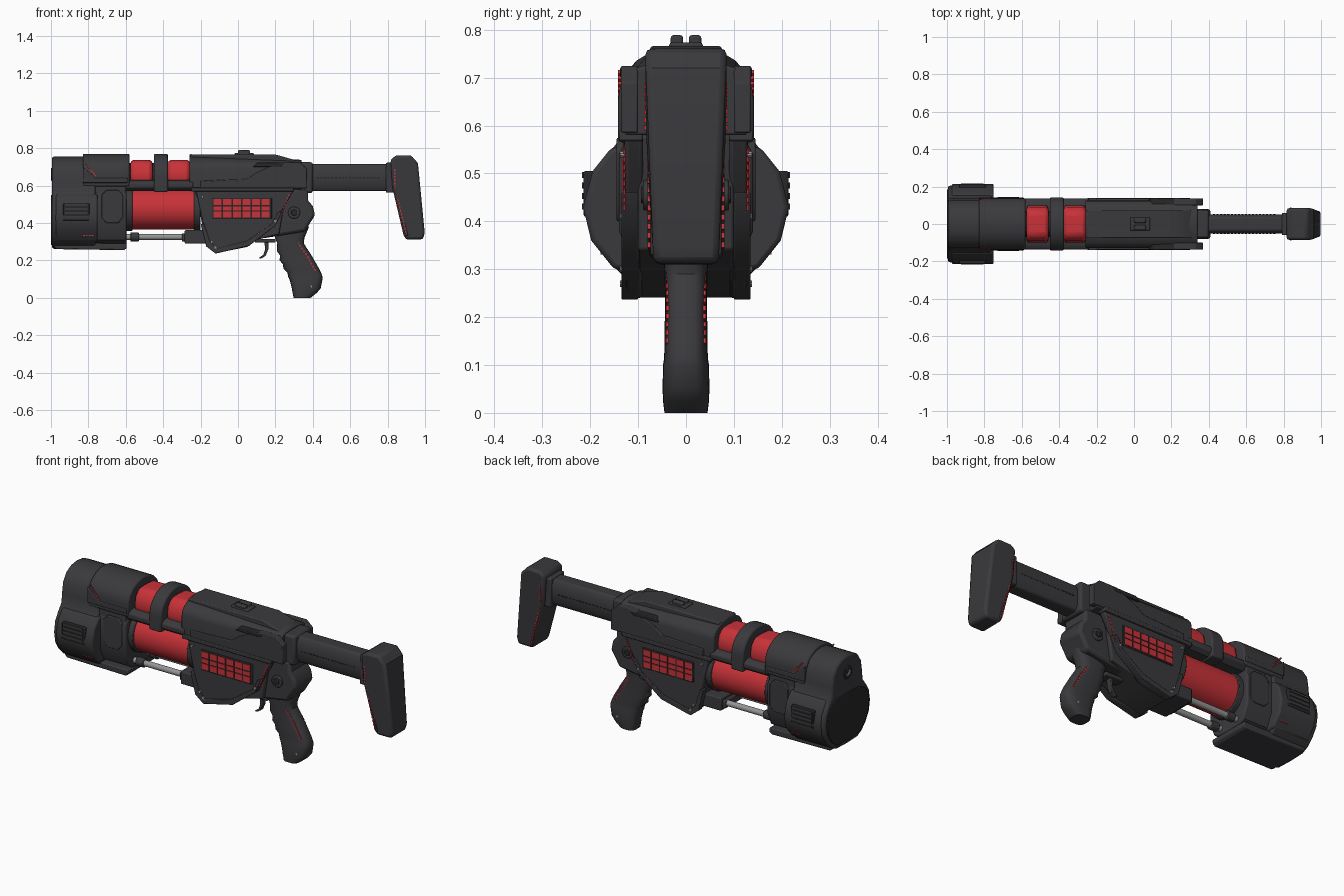
import bpy, bmesh, math
from mathutils import Vector, Matrix

if "Cube" in bpy.data.objects:
    bpy.data.objects.remove(bpy.data.objects["Cube"])


def material(name, rgb, rough=0.6):
    m = bpy.data.materials.new(name)
    m.use_nodes = True
    col = (*rgb, 1)
    m.diffuse_color = col
    b = m.node_tree.nodes["Principled BSDF"]
    b.inputs["Base Color"].default_value = col
    b.inputs["Roughness"].default_value = rough
    return m


DARK = material("charcoal", (0.042, 0.041, 0.045))
BLACK = material("near black", (0.02, 0.02, 0.022))
RED = material("red", (0.58, 0.032, 0.04))
STEEL = material("steel grey", (0.3, 0.3, 0.31), 0.4)
made = []


def finish(name, bm, mat, bevel=0, segs=2):
    bmesh.ops.recalc_face_normals(bm, faces=bm.faces)
    me = bpy.data.meshes.new(name)
    bm.to_mesh(me)
    bm.free()
    me.materials.append(mat)
    ob = bpy.data.objects.new(name, me)
    bpy.context.collection.objects.link(ob)
    if bevel:
        mod = ob.modifiers.new("bevel", 'BEVEL')
        mod.width, mod.segments, mod.limit_method = bevel, segs, 'ANGLE'
        mod.angle_limit = math.radians(40)
    made.append(ob)
    return ob


def add_prism(bm, pts, lo, hi, axis):
    """Extrude a profile: (x, z) along y, or (y, z) along x."""
    place = (lambda p, t: (p[0], t, p[1])) if axis == 'y' else (lambda p, t: (t, p[0], p[1]))
    rings = [[bm.verts.new(place(p, t)) for p in pts] for t in (lo, hi)]
    bm.faces.new(rings[0])
    bm.faces.new(rings[1])
    n = len(pts)
    for i in range(n):
        j = (i + 1) % n
        bm.faces.new((rings[0][i], rings[0][j], rings[1][j], rings[1][i]))


def prism(name, pts, lo, hi, axis='y', mat=DARK, bevel=0.006):
    bm = bmesh.new()
    add_prism(bm, pts, lo, hi, axis)
    return finish(name, bm, mat, bevel)


def side_plates(name, pts, inner, outer, mat=DARK, bevel=0.004):
    """The same side profile on both flanks."""
    bm = bmesh.new()
    for s in (-1, 1):
        add_prism(bm, pts, s * inner, s * outer, 'y')
    return finish(name, bm, mat, bevel)


def rect(x0, x1, z0, z1):
    return [(x0, z0), (x1, z0), (x1, z1), (x0, z1)]


def mirrored(half):
    """Close a half section whose first and last points lie on y = 0."""
    return half + [(-y, z) for y, z in half[-2:0:-1]]


def rod(name, a, b, r, mat=DARK, bevel=0.004, segs=40):
    bm = bmesh.new()
    a, b = Vector(a), Vector(b)
    m = Matrix.Translation((a + b) / 2) @ (b - a).to_track_quat('Z', 'Y').to_matrix().to_4x4()
    bmesh.ops.create_cone(bm, cap_ends=True, segments=segs, radius1=r, radius2=r,
                          depth=(b - a).length, matrix=m)
    return finish(name, bm, mat, bevel)


def dashes(name, a, b, y, n, mat=RED, w=0.004):
    """A broken painted line on both flanks."""
    bm = bmesh.new()
    a, b = Vector(a), Vector(b)
    d = (b - a) / n
    side = Vector((-d.y, d.x)).normalized() * w
    for i in range(n):
        p, q = a + d * (i + 0.15), a + d * (i + 0.75)
        for s in (-1, 1):
            add_prism(bm, [p - side, q - side, q + side, p + side], s * (y - 0.004), s * (y + 0.002), 'y')
    return finish(name, bm, mat)


def arch(w, base, shoulder, top, n=8):
    """Half section with straight flanks and a rounded top."""
    arc = [(w * math.cos(t * math.pi / 2 / n), shoulder + (top - shoulder) * math.sin(t * math.pi / 2 / n))
           for t in range(n + 1)]
    return mirrored([(0, base), (w, base)] + arc[:-1] + [(0, top)])


# Muzzle: pear-shaped shell, end cap and bolt
pear = mirrored([(0, .755), (.05, .748), (.095, .725), (.125, .68), (.135, .62), (.14, .57), (.17, .53),
                 (.195, .49), (.205, .43), (.195, .37), (.165, .32), (.13, .285), (.09, .265), (0, .262)])
prism("muzzle_shell", pear, -0.995, -0.76, 'x', bevel=0.012)
cap = mirrored([(0, .55), (.1, .545), (.15, .52), (.178, .48), (.185, .43), (.175, .375), (.145, .325),
                (.1, .29), (0, .282)])
prism("muzzle_cap", cap, -1.0, -0.98, 'x', BLACK, 0.003)
rod("muzzle_bolt_ring", (-1.0, 0, .66), (-.98, 0, .66), .035, BLACK)
rod("muzzle_bolt", (-1.0, 0, .66), (-.97, 0, .66), .02, STEEL, 0.002, 24)

# Flank pods with slatted vents
pod = mirrored([(0, .55), (.155, .555), (.195, .505), (.215, .43), (.198, .36), (.15, .3), (0, .29)])
prism("muzzle_pod", pod, -0.975, -0.75, 'x', bevel=0.01)
side_plates("vent_recess", rect(-.935, -.795, .41, .505), .19, .214, BLACK)
bm = bmesh.new()
for k in range(4):
    z = .425 + k * .022
    for s in (-1, 1):
        add_prism(bm, rect(-.925, -.805, z, z + .012), s * .18, s * .217, 'y')
finish("vent_slats", bm, DARK)
dashes("pod_line", (-.83, .335), (-.77, .335), .177, 4)

# Rear of muzzle: lower collar, panels and bottom skid
lower = mirrored([(0, .58), (.12, .58), (.14, .54), (.14, .38), (.11, .31), (.07, .285), (0, .28)])
prism("lower_collar", lower, -.77, -.595, 'x', bevel=0.01)
side_plates("collar_panel", [(-.73, .43), (-.705, .4), (-.64, .4), (-.615, .43), (-.615, .55),
                             (-.64, .575), (-.705, .575), (-.73, .55)], .13, .145)
prism("bottom_skid", [(-.985, .275), (-.97, .26), (-.61, .255), (-.595, .265), (-.595, .29), (-.985, .295)],
      -.12, .12)

# Upper front cover
prism("front_cover", arch(.138, .595, .66, .77), -.83, -.58, 'x', bevel=0.008)
prism("cover_core", arch(.13, .5, .62, .752), -.98, -.6, 'x')
side_plates("cover_rib", [(-.83, .7), (-.76, .64), (-.59, .64), (-.59, .615), (-.83, .615)], .13, .142)
dashes("cover_line", (-.815, .715), (-.755, .645), .14, 6)

# Upper rail, red cells and the strap between them
prism("upper_rail", mirrored([(0, .57), (.11, .57), (.135, .59), (.135, .615), (.11, .63), (0, .63)]),
      -.6, -.24, 'x')
rod("upper_core", (-.6, 0, .65), (-.24, 0, .65), .07, BLACK)
for label, x in (("front", -.575), ("rear", -.375)):
    prism(label + "_cell", mirrored([(0, .61), (.09, .61), (.1, .65), (.09, .7), (.06, .735), (0, .737)]),
          x, x + .118, 'x', RED, 0.018)
prism("strap", arch(.142, .565, .65, .77), -.45, -.375, 'x', bevel=0.008)

# Red drum and the steel pump rod
rod("drum", (-.6, 0, .475), (-.2, 0, .475), .11, RED, 0, 64)
rod("drum_ring_front", (-.6, 0, .475), (-.565, 0, .475), .118)
rod("drum_ring_rear", (-.235, 0, .475), (-.2, 0, .475), .118)
for s, label in ((-1, "right"), (1, "left")):
    y = s * .06
    rod(label + "_rod", (-.6, y, .325), (-.2, y, .325), .016, STEEL, 0, 20)
    rod(label + "_rod_collar", (-.575, y, .325), (-.53, y, .325), .024)
prism("rod_socket", rect(-.285, -.15, .29, .362), -.1, .1)
prism("rod_socket_step", rect(-.3, -.28, .3, .345), -.085, .085)

# Upper receiver with sloped rear
roof = prism("upper_receiver", arch(.128, .58, .69, .768, 5), -.26, .34, 'x', bevel=0.006)
for v in roof.data.vertices:
    if v.co.x > 0 and v.co.z > .7:
        v.co.z -= (v.co.z - .7) * .45
prism("receiver_spine", [(-.255, .7), (-.255, .766), (.2, .766), (.3, .738), (.345, .7)], -.075, .075)
side_plates("receiver_rail", [(-.2, .585), (-.2, .625), (.05, .635), (.1, .67), (.22, .725), (.33, .725),
                              (.37, .69), (.37, .585)], .1, .136)
side_plates("receiver_slot", [(.08, .7), (.1, .722), (.25, .722), (.23, .7)], .1, .138, BLACK)
side_plates("receiver_ledge", rect(-.25, .3, .568, .59), .09, .14)
prism("receiver_tail", rect(.32, .4, .56, .725), -.075, .075, bevel=0.012)

# Top sight
side_plates("sight_post", rect(0, .065, .76, .789), .006, .032, DARK, 0.006)
prism("sight_base", rect(-.02, .085, .76, .774), -.035, .035)

# Lower receiver, flank plates and pivot
prism("lower_receiver", [(-.23, .58), (-.17, .29), (-.12, .24), (.04, .275), (.1, .31), (.22, .34), (.26, .58)],
      -.1, .1)
prism("rear_housing", [(.05, .58), (.08, .31), (.21, .33), (.36, .355), (.385, .4), (.412, .44), (.4, .49),
                       (.375, .52), (.375, .58)], -.08, .08, bevel=0.015)
side_plates("flank_plate", [(-.225, .578), (-.162, .285), (-.12, .238), (.05, .272), (.1, .315), (.19, .385),
                            (.3, .578)], .09, .128, DARK, 0.008)
side_plates("flank_edge", [(-.2, .395), (-.17, .275), (-.12, .236), (.06, .278), (.2, .385), (.235, .46),
                           (.215, .46), (.18, .395), (.05, .305), (-.11, .265), (-.15, .3), (-.18, .395)],
            .1, .135, DARK, 0.003)
dashes("flank_line_rear", (.275, .555), (.222, .42), .13, 8)
dashes("flank_line_low", (.17, .385), (.06, .305), .132, 8)
rod("pivot_ring", (.3, -.09, .455), (.3, .09, .455), .032)
rod("pivot_pin", (.3, -.094, .455), (.3, .094, .455), .018, BLACK, 0.002, 6)
for k, (x, z) in enumerate(((-.19, .54), (-.12, .27), (.2, .41), (-.14, .3))):
    rod("flank_screw_%d" % (k + 1), (x, -.138, z), (x, .138, z), .007, STEEL, 0, 10)

# Red grille: dark frame with rows of cells
side_plates("grille_frame", rect(-.138, .182, .42, .535), .11, .131, BLACK)
bm = bmesh.new()
for col in range(6):
    x = -.13 + col * .051
    for z, h in ((.428, .032), (.466, .022), (.495, .032)):
        for s in (-1, 1):
            add_prism(bm, rect(x, x + .043, z, z + h), s * .12, s * .134, 'y')
finish("grille_cells", bm, RED)

# Trigger and its mount
prism("trigger_mount", rect(.09, .2, .295, .315), -.03, .03)
prism("trigger", [(.14, .31), (.145, .26), (.135, .23), (.11, .212), (.125, .21), (.148, .225), (.162, .26),
                  (.165, .31)], -.014, .014, bevel=0.004)

# Grip: rounded sections lofted from heel to neck
sections = [(0, .298, .388, .045), (.025, .292, .42, .048), (.05, .288, .442, .049), (.1, .275, .452, .048),
            (.112, .268, .452, .046), (.135, .264, .444, .045), (.155, .243, .434, .045), (.18, .24, .42, .045),
            (.2, .222, .408, .044), (.225, .225, .394, .044), (.25, .208, .378, .044), (.29, .21, .352, .045),
            (.32, .198, .355, .046), (.38, .2, .38, .048)]
bm = bmesh.new()
rings = []
for z, x0, x1, w in sections:
    ring = []
    for i in range(24):
        t = 2 * math.pi * i / 24
        c, s = math.cos(t), math.sin(t)
        ring.append(bm.verts.new(((x0 + x1) / 2 + (x1 - x0) / 2 * math.copysign(abs(c) ** .65, c),
                                  w * math.copysign(abs(s) ** .65, s), z)))
    rings.append(ring)
for a, b in zip(rings, rings[1:]):
    for i in range(24):
        bm.faces.new((a[i - 1], a[i], b[i], b[i - 1]))
bm.faces.new(rings[0])
bm.faces.new(rings[-1])
finish("grip", bm, DARK)
dashes("grip_line_top", (.315, .3), (.37, .225), .04, 5)
dashes("grip_line_low", (.37, .225), (.415, .14), .04, 5)
rod("grip_screw", (.39, -.048, .06), (.39, .048, .06), .007, STEEL, 0, 10)

# Stock tube, cuff and shoulder butt
prism("stock_tube", mirrored([(0, .57), (.035, .57), (.052, .6), (.052, .685), (.035, .715), (0, .715)]),
      .33, .84, 'x', bevel=0.008)
dashes("tube_line", (.42, .642), (.76, .642), .052, 18, BLACK, 0.003)
prism("stock_cuff", rect(.79, .84, .562, .722), -.06, .06)
butt = prism("stock_butt", [(.815, .74), (.845, .76), (.925, .762), (.962, .72), (.998, .35), (.99, .312),
                            (.9, .31), (.885, .335), (.825, .59)], -.085, .085, bevel=0.014)
for v in butt.data.vertices:
    v.co.y *= .8 + .2 * min(1, max(0, (v.co.z - .31) / .3))
side_plates("butt_rim", [(.822, .735), (.845, .74), (.85, .6), (.91, .33), (.895, .33), (.828, .59)],
            .06, .074, DARK, 0.004)
dashes("butt_line_top", (.838, .69), (.838, .585), .0855, 6)
dashes("butt_line_low", (.842, .57), (.9, .34), .078, 12)

# Smooth curved parts, keep hard edges
bpy.ops.object.select_all(action='DESELECT')
for ob in made:
    ob.select_set(True)
bpy.context.view_layer.objects.active = made[0]
bpy.ops.object.shade_smooth_by_angle(angle=math.radians(32))
